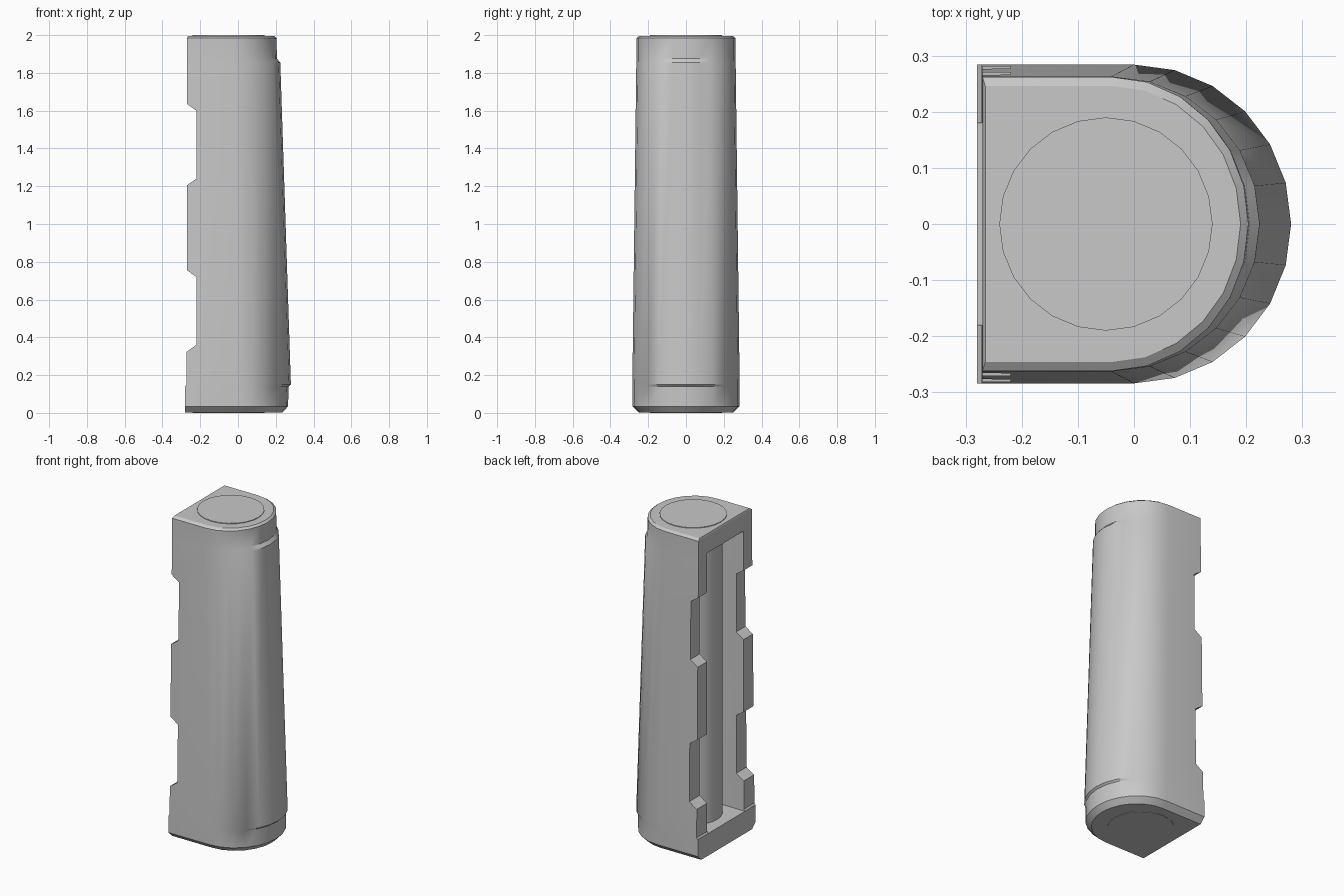
import bpy
import bmesh
from math import sin, cos, pi, radians

if "Cube" in bpy.data.objects:
    bpy.data.objects.remove(bpy.data.objects["Cube"])

grey = bpy.data.materials.new("plain grey")
grey.use_nodes = True
colour = (0.58, 0.58, 0.58, 1)
grey.diffuse_color = colour
grey.node_tree.nodes["Principled BSDF"].inputs["Base Color"].default_value = colour


def d_ring(z, back, centre, rx, ry, steps=12):
    """D-shaped outline: flat towards -x, round towards +x."""
    arc = [-pi / 2 + pi * i / steps for i in range(steps + 1)]
    round_side = [(centre + rx * cos(a), ry * sin(a), z) for a in arc]
    return [(back, -ry, z)] + round_side + [(back, ry, z)]


def loft(name, rings):
    """Skin a stack of equal outlines and close both ends."""
    bm = bmesh.new()
    loops = [[bm.verts.new(p) for p in ring] for ring in rings]
    n = len(loops[0])
    for low, high in zip(loops, loops[1:]):
        for i in range(n):
            j = (i + 1) % n
            bm.faces.new((low[i], low[j], high[j], high[i]))
    bm.faces.new(loops[0][::-1])
    bm.faces.new(loops[-1])
    bmesh.ops.recalc_face_normals(bm, faces=bm.faces)
    mesh = bpy.data.meshes.new(name)
    bm.to_mesh(mesh)
    bm.free()
    mesh.materials.append(grey)
    obj = bpy.data.objects.new(name, mesh)
    bpy.context.collection.objects.link(obj)
    return obj


def activate(obj):
    bpy.ops.object.select_all(action='DESELECT')
    obj.select_set(True)
    bpy.context.view_layer.objects.active = obj


def cut(obj, cutter):
    cutter.hide_render = True
    mod = obj.modifiers.new("cut", 'BOOLEAN')
    mod.operation = 'DIFFERENCE'
    mod.solver = 'EXACT'
    mod.object = cutter
    activate(obj)
    bpy.ops.object.modifier_apply(modifier=mod.name)
    bpy.data.objects.remove(cutter)


def round_bar(name, radius, bottom, top):
    bpy.ops.mesh.primitive_cylinder_add(
        vertices=24, radius=radius, depth=top - bottom,
        location=(-0.05, 0, (bottom + top) / 2))
    obj = bpy.context.object
    obj.name = name
    obj.data.materials.append(grey)
    return obj


# Tapered housing with a stepped collar at each end
housing = loft("housing", [
    d_ring(0.002, -0.28, 0, 0.235, 0.25),
    d_ring(0.035, -0.28, 0, 0.265, 0.284),
    d_ring(0.14, -0.28, 0, 0.268, 0.284),
    d_ring(0.15, -0.272, 0, 0.28, 0.284),
    d_ring(1.855, -0.27, -0.04, 0.264, 0.263),
    d_ring(1.875, -0.27, -0.04, 0.246, 0.262),
    d_ring(1.985, -0.27, -0.04, 0.244, 0.262),
    d_ring(1.996, -0.265, -0.04, 0.23, 0.246),
])

# Hollow inside, open at the flat side
cut(housing, loft("cavity_cutter", [
    d_ring(z, -0.5, -0.02, 0.19, 0.18) for z in (0.14, 1.88)]))

# Notches in the open edges, leaving sloped teeth
for low, high in ((0.36, 0.72), (1.24, 1.60)):
    slope = 0.035
    outline = [(-0.22, low), (-0.22, high), (-0.27, high + slope),
               (-0.4, high + slope), (-0.4, low - slope), (-0.27, low - slope)]
    cut(housing, loft("notch_cutter", [
        [(x, y, z) for x, z in outline] for y in (-0.5, 0.5)]))

# Inner column and the round end caps
parts = [
    housing,
    round_bar("inner_column", 0.165, 0.13, 1.89),
    round_bar("top_cap", 0.19, 1.98, 2.0),
    round_bar("bottom_cap", 0.19, 0.0, 0.02),
]

for part in parts:
    activate(part)
    bpy.ops.object.shade_smooth_by_angle(angle=radians(30))
